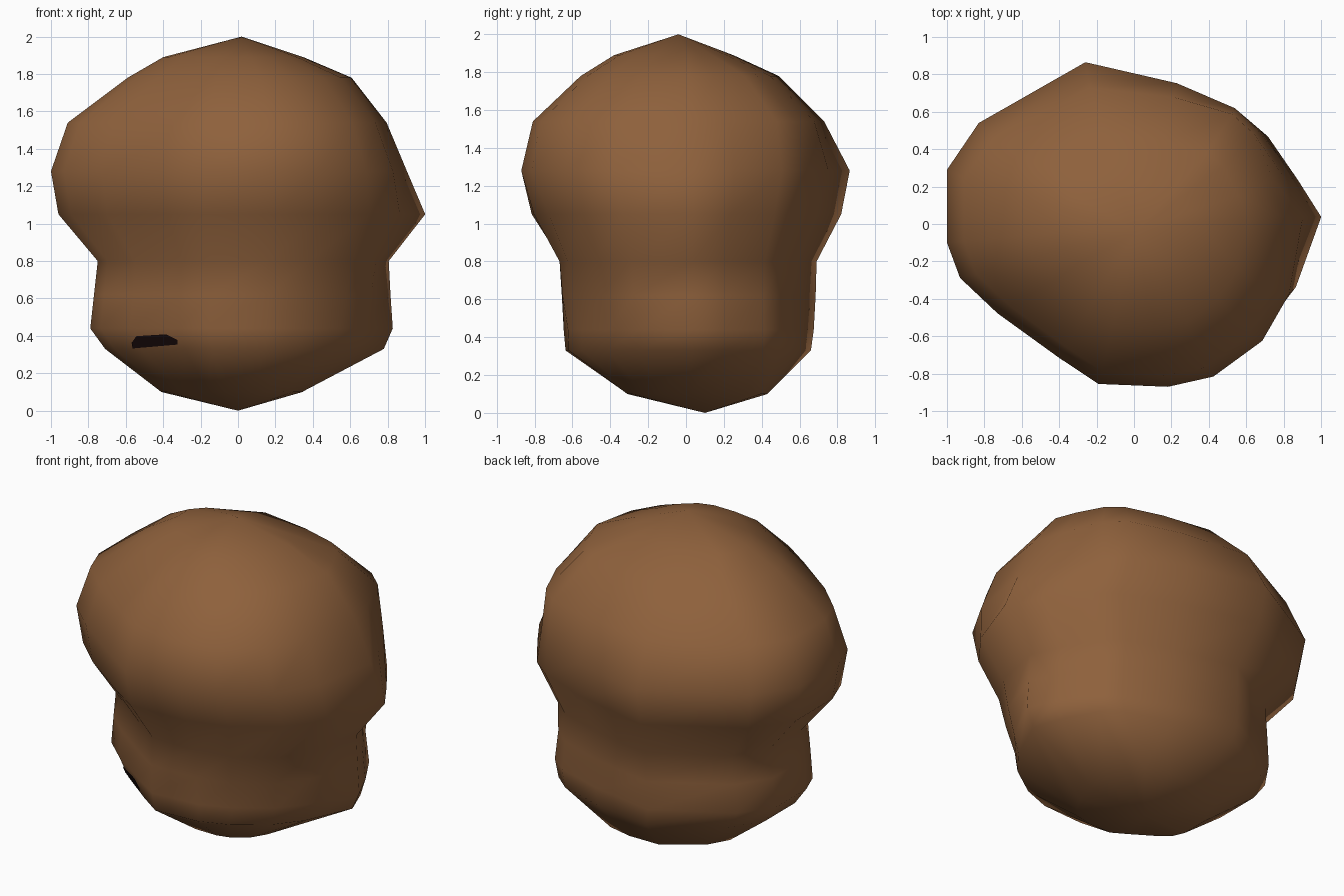
import bpy, bmesh
from mathutils import Vector
from mathutils.bvhtree import BVHTree

if "Cube" in bpy.data.objects:
    bpy.data.objects.remove(bpy.data.objects["Cube"])

# plan outline, shared by every level (normalised to +-1 on each axis)
OUTLINE = [(1, .04), (.87, .25), (.71, .49), (.58, .6), (.25, .74), (-.26, .865),
           (-.83, .54), (-1, .29), (-1, -.1), (-.93, -.29), (-.73, -.48),
           (-.4, -.72), (-.19, -.86), (.2, -.865), (.46, -.8), (.74, -.61), (.9, -.37)]

# levels: z, x min, x max, y min, y max, extra fullness at back right and front right
LEVELS = [(.10, -.41, .33, -.31, .43, .4, 0), (.33, -.71, .77, -.64, .66, .13, -.08),
          (.44, -.79, .82, -.65, .675, .1, -.1), (.62, -.77, .81, -.66, .685, .07, -.03),
          (.80, -.75, .80, -.66, .69, .08, .03), (1.05, -.96, 1, -.82, .82, .01, -.05),
          (1.28, -1, .9, -.86, .865, .04, .03), (1.54, -.91, .78, -.79, .73, .2, .06),
          (1.78, -.59, .60, -.55, .49, .14, .03), (1.89, -.4, .35, -.38, .25, 0, 0)]


def material(name, color):
    m = bpy.data.materials.new(name)
    m.diffuse_color = (*color, 1)
    m.use_nodes = True
    m.node_tree.nodes["Principled BSDF"].inputs["Base Color"].default_value = m.diffuse_color
    return m


def add_object(name, bm, mat):
    mesh = bpy.data.meshes.new(name)
    bm.to_mesh(mesh)
    bm.free()
    mesh.materials.append(mat)
    bpy.context.collection.objects.link(bpy.data.objects.new(name, mesh))


# boulder: stacked rings closed by a point at the bottom and top
bm = bmesh.new()
rings = []
for z, x0, x1, y0, y1, back, front in LEVELS:
    ring = []
    for px, py in OUTLINE:
        py /= .865
        x = px * (x1 if px > 0 else -x0)
        y = py * (y1 if py > 0 else -y0)
        f = (back if py > 0 else front) if px > 0 else 0
        k = 1 + f * min(1, 2 * abs(px * py))
        ring.append(bm.verts.new((x * k, y * k, z)))
    rings.append(ring)
bottom = bm.verts.new((0, .1, 0))
top = bm.verts.new((.02, -.04, 2))
n = len(OUTLINE)
for i in range(n):
    j = (i + 1) % n
    bm.faces.new((bottom, rings[0][j], rings[0][i]))
    bm.faces.new((top, rings[-1][i], rings[-1][j]))
    for a, b in zip(rings, rings[1:]):
        bm.faces.new((a[i], a[j], b[j], b[i]))
bmesh.ops.recalc_face_normals(bm, faces=bm.faces)
for f in bm.faces:
    f.smooth = True
surface = BVHTree.FromBMesh(bm)
add_object("boulder", bm, material("brown stone", (.272, .119, .045)))

# dark hollow: thin patch laid on the lower front
bm = bmesh.new()
patch = []
for x, z in [(-.56, .335), (-.32, .355), (-.32, .38), (-.38, .41), (-.54, .4), (-.565, .365)]:
    hit, normal, _, _ = surface.ray_cast(Vector((x, -2, z)), Vector((0, 1, 0)))
    patch.append(bm.verts.new(hit + normal * .006))
bm.faces.new(patch)
add_object("dark_hollow", bm, material("dark hollow", (.008, .003, .003)))
